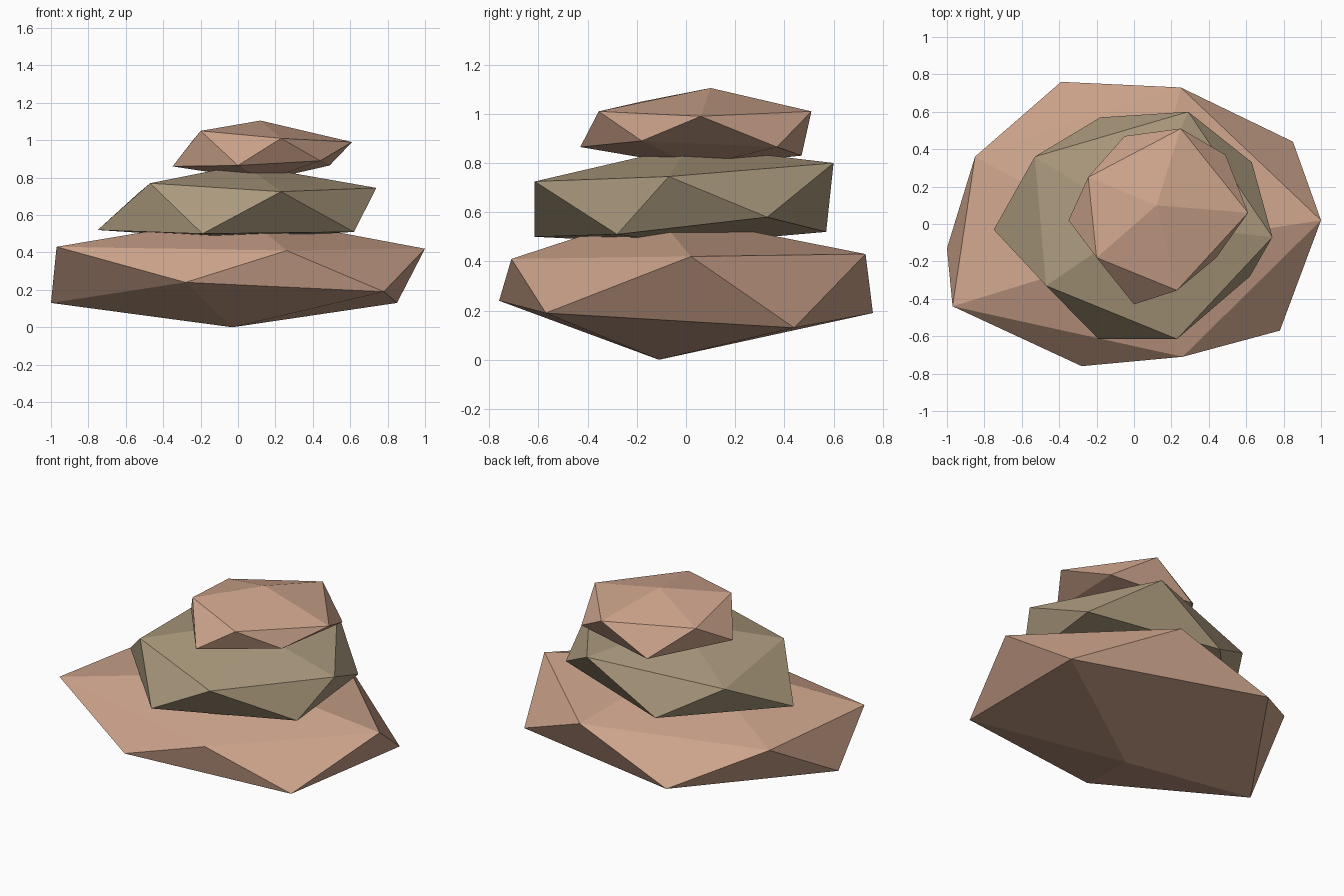
import bpy
import bmesh


def material(name, rgb):
    mat = bpy.data.materials.new(name)
    mat.diffuse_color = (*rgb, 1.0)
    return mat


def stone(name, mat, top, upper, lower, bottom):
    """Irregular twenty-sided stone: two staggered five-point rings and two tips."""
    bm = bmesh.new()
    t, b = bm.verts.new(top), bm.verts.new(bottom)
    up = [bm.verts.new(p) for p in upper]
    lo = [bm.verts.new(p) for p in lower]
    for i in range(5):
        j = (i + 1) % 5
        bm.faces.new((t, up[i], up[j]))        # crown
        bm.faces.new((up[i], lo[i], up[j]))    # side, pointing down
        bm.faces.new((lo[i], lo[j], up[j]))    # side, pointing up
        bm.faces.new((b, lo[j], lo[i]))        # underside
    bmesh.ops.recalc_face_normals(bm, faces=bm.faces[:])
    mesh = bpy.data.meshes.new(name)
    bm.to_mesh(mesh)
    bm.free()
    mesh.materials.append(mat)
    obj = bpy.data.objects.new(name, mesh)
    bpy.context.collection.objects.link(obj)
    return obj


clay = material("clay_pink", (0.61, 0.37, 0.26))
olive = material("olive_grey", (0.405, 0.32, 0.205))

# Wide base stone
stone("base_stone", clay, (0.04, -0.13, 0.60),
      [(-0.97, -0.44, 0.43), (0.26, -0.71, 0.41), (1.0, 0.02, 0.42),
       (0.25, 0.73, 0.43), (-0.85, 0.36, 0.41)],
      [(-0.28, -0.76, 0.24), (0.78, -0.57, 0.19), (0.85, 0.44, 0.13),
       (-0.39, 0.76, 0.19), (-1.0, -0.13, 0.13)],
      (-0.03, -0.11, 0.0))

# Middle stone
stone("middle_stone", olive, (0.03, 0.01, 0.87),
      [(-0.47, -0.33, 0.77), (0.23, -0.615, 0.725), (0.74, -0.07, 0.745),
       (0.29, 0.60, 0.80), (-0.53, 0.36, 0.72)],
      [(-0.19, -0.615, 0.50), (0.62, -0.28, 0.51), (0.63, 0.33, 0.58),
       (-0.18, 0.57, 0.52), (-0.75, -0.03, 0.52)],
      (0.0, 0.0, 0.47))

# Small top stone
stone("top_stone", clay, (0.12, 0.10, 1.105),
      [(-0.20, -0.18, 1.05), (0.23, -0.355, 1.01), (0.61, 0.06, 0.99),
       (0.25, 0.51, 1.01), (-0.245, 0.25, 0.995)],
      [(0.0, -0.43, 0.865), (0.44, -0.18, 0.89), (0.49, 0.37, 0.865),
       (-0.05, 0.47, 0.83), (-0.35, 0.02, 0.86)],
      (0.14, 0.04, 0.785))
